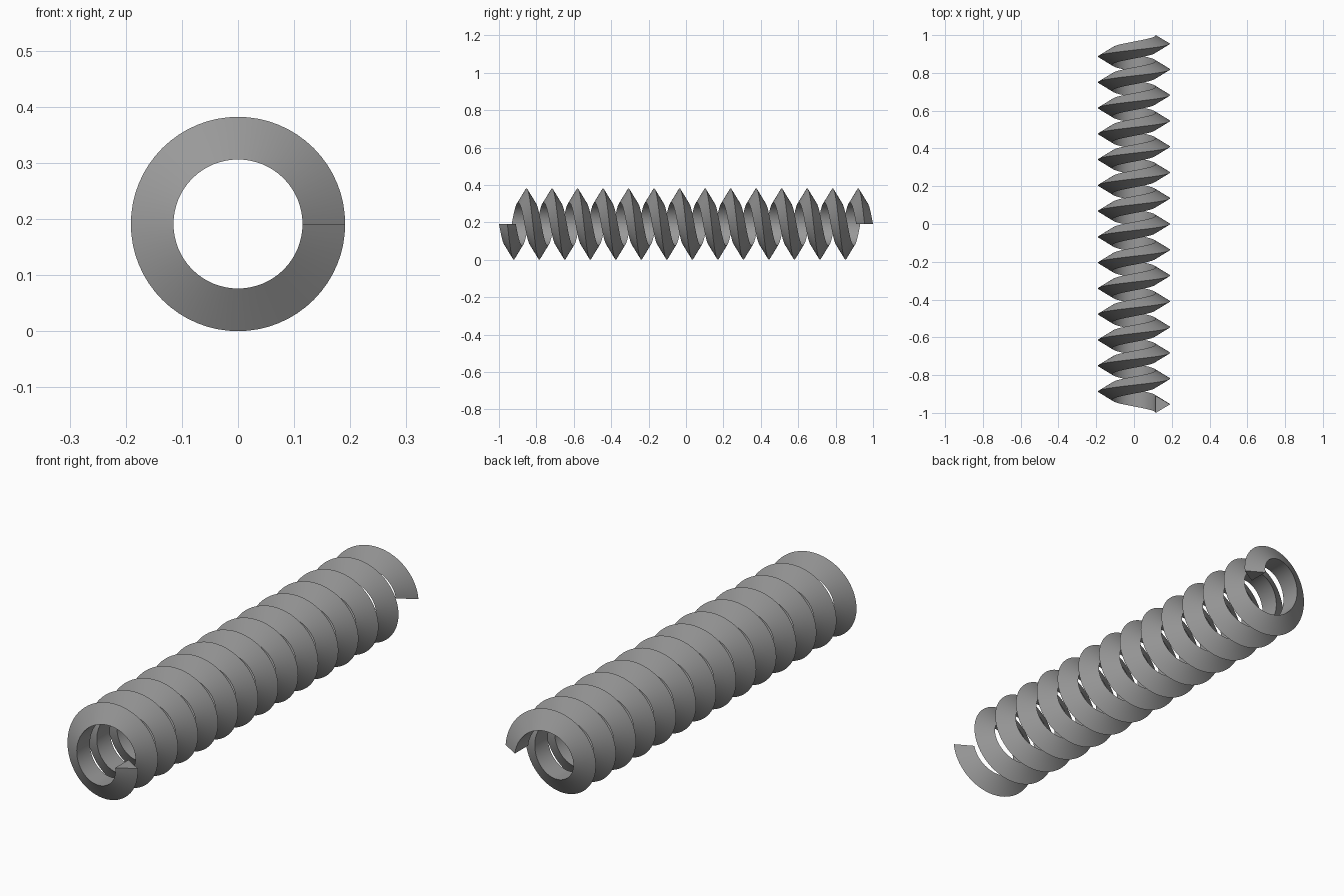
import bpy, bmesh, math
from mathutils import Vector

cube = bpy.data.objects.get("Cube")
if cube:
    bpy.data.objects.remove(cube, do_unlink=True)

OUTER, INNER = 0.191, 0.115
HALF_WIDTH = 0.045
TURNS, STEPS_PER_TURN = 14, 64
START = -1 + HALF_WIDTH
STEPS = TURNS * STEPS_PER_TURN

# Single grey material
grey = bpy.data.materials.new("grey")
grey.use_nodes = True
colour = (0.32, 0.32, 0.32, 1)
grey.diffuse_color = colour
grey.node_tree.nodes["Principled BSDF"].inputs["Base Color"].default_value = colour

# Triangular thread section on the +x side
bm = bmesh.new()
section = [(INNER, START - HALF_WIDTH), (OUTER, START), (INNER, START + HALF_WIDTH)]
first = [bm.verts.new((x, y, OUTER)) for x, y in section]
edges = [bm.edges.new((first[i], first[(i + 1) % 3])) for i in range(3)]

# Sweep the section along the helix
swept = bmesh.ops.spin(
    bm, geom=first + edges, cent=Vector((0, 0, OUTER)), axis=Vector((0, 1, 0)),
    dvec=Vector((0, -2 * START / STEPS, 0)), angle=TURNS * math.tau,
    steps=STEPS, use_merge=False, use_duplicate=False)

# Close both ends
last = [v for v in swept["geom_last"] if isinstance(v, bmesh.types.BMVert)]
bm.faces.new(first)
bm.faces.new(last)
bmesh.ops.recalc_face_normals(bm, faces=bm.faces[:])

mesh = bpy.data.meshes.new("helical_thread")
bm.to_mesh(mesh)
bm.free()
mesh.materials.append(grey)
thread = bpy.data.objects.new("helical_thread", mesh)
bpy.context.collection.objects.link(thread)

# Smooth along the sweep, sharp along the three ridges
bpy.ops.object.select_all(action="DESELECT")
thread.select_set(True)
bpy.context.view_layer.objects.active = thread
bpy.ops.object.shade_smooth_by_angle(angle=math.radians(30))
